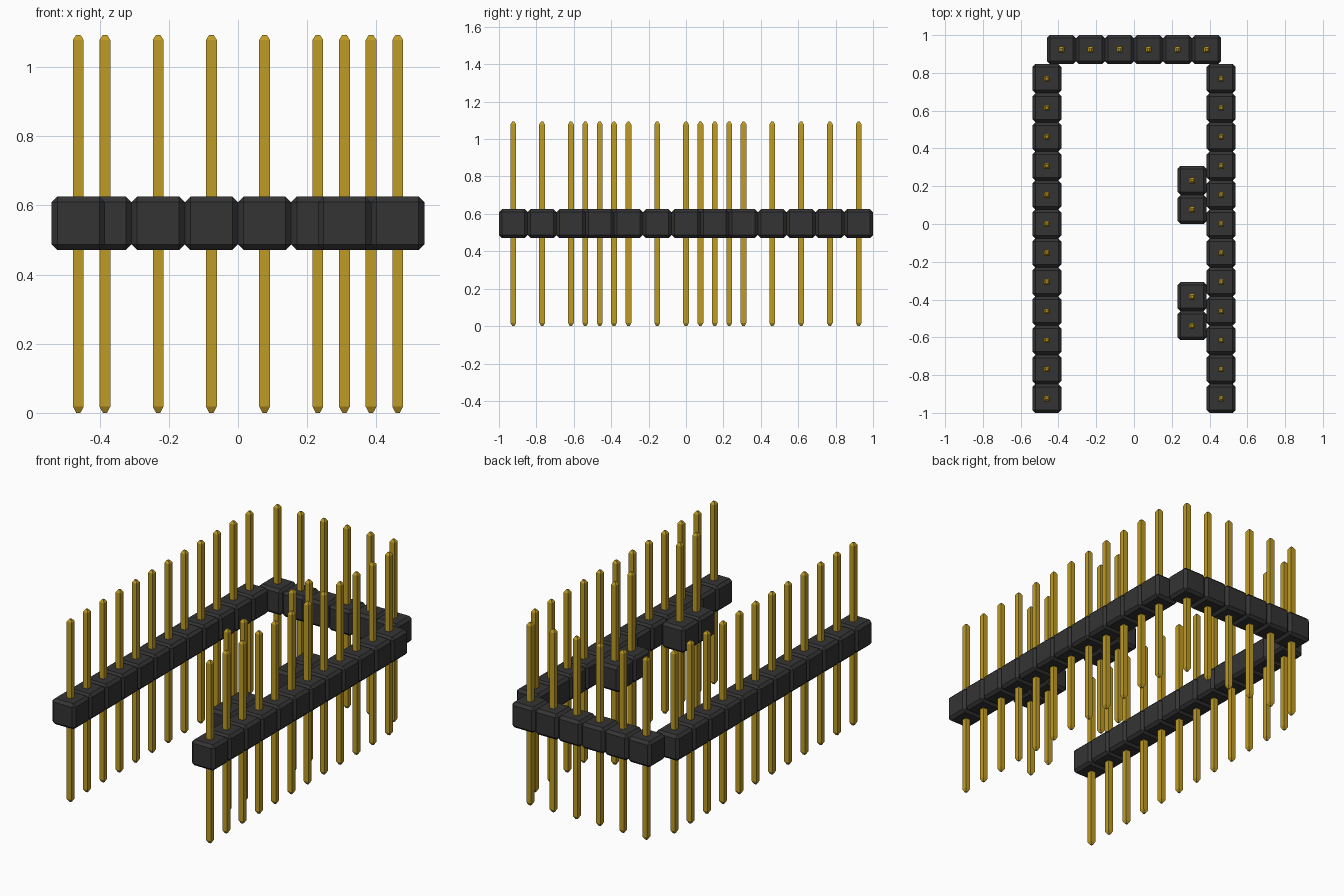
import bpy
import bmesh
from mathutils import Matrix

cube = bpy.data.objects.get("Cube")
if cube:
    bpy.data.objects.remove(cube, do_unlink=True)

PITCH = 2 / 13            # spacing of the pins, also the housing block size
BLOCK_Z = 0.548           # height of the housing centre
CHAMFER = 0.016
PIN_HALF = 0.0155
TIP_HALF = 0.006
# (height, half width) along the pin, bottom to top
PIN_PROFILE = [(0, TIP_HALF), (0.018, PIN_HALF), (1.078, PIN_HALF), (1.093, TIP_HALF)]


def material(name, color):
    m = bpy.data.materials.new(name)
    m.use_nodes = True
    m.diffuse_color = color
    bsdf = next(n for n in m.node_tree.nodes if n.type == 'BSDF_PRINCIPLED')
    bsdf.inputs["Base Color"].default_value = color
    return m


def finish(bm, name, mat):
    bmesh.ops.recalc_face_normals(bm, faces=bm.faces[:])
    mesh = bpy.data.meshes.new(name)
    bm.to_mesh(mesh)
    bm.free()
    mesh.materials.append(mat)
    return mesh


def block_mesh(mat):
    # cube with every edge chamfered
    bm = bmesh.new()
    bmesh.ops.create_cube(bm, size=PITCH, matrix=Matrix.Translation((0, 0, BLOCK_Z)))
    bmesh.ops.bevel(bm, geom=bm.edges[:], offset=CHAMFER, segments=1, affect='EDGES')
    return finish(bm, "housing_block", mat)


def pin_mesh(mat):
    # square post with tapered ends
    bm = bmesh.new()
    rings = [[bm.verts.new((sx * h, sy * h, z))
              for sx, sy in ((-1, -1), (1, -1), (1, 1), (-1, 1))]
             for z, h in PIN_PROFILE]
    for low, high in zip(rings, rings[1:]):
        for i in range(4):
            j = (i + 1) % 4
            bm.faces.new((low[i], low[j], high[j], high[i]))
    bm.faces.new(rings[0])
    bm.faces.new(rings[-1])
    return finish(bm, "pin", mat)


black = material("black plastic", (0.034, 0.034, 0.034, 1))
gold = material("gold metal", (0.52, 0.33, 0.018, 1))
block, pin = block_mesh(black), pin_mesh(gold)


def strip(name, x, y, count, step):
    # a row of housing blocks with one pin through each; x, y in pitches
    for part, mesh in (("housing", block), ("pins", pin)):
        ob = bpy.data.objects.new(f"{name}_{part}", mesh)
        ob.location = (x * PITCH, y * PITCH, 0)
        bpy.context.collection.objects.link(ob)
        arr = ob.modifiers.new("repeat", 'ARRAY')
        arr.count = count
        arr.use_relative_offset = False
        arr.use_constant_offset = True
        arr.constant_offset_displace = (step[0] * PITCH, step[1] * PITCH, 0)


# long side rows, back row and the two short inner rows
strip("right_row", -3, -6, 12, (0, 1))
strip("left_row", 3, -6, 12, (0, 1))
strip("back_row", -2.5, 6, 6, (1, 0))
strip("inner_front_row", 2, -3.5, 2, (0, 1))
strip("inner_back_row", 2, 0.5, 2, (0, 1))
